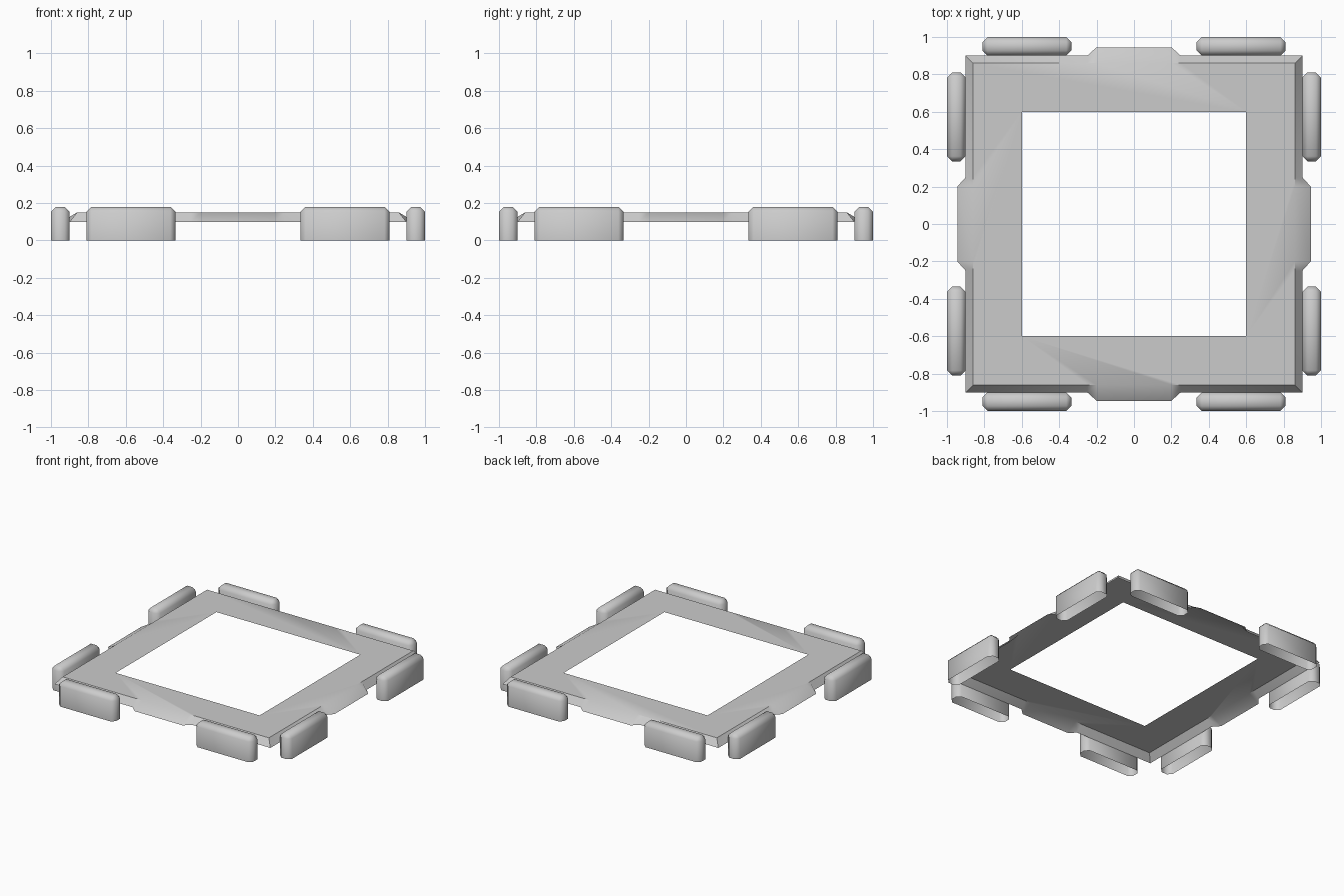
import bpy, bmesh, math
from mathutils import Matrix, Vector

if "Cube" in bpy.data.objects:
    bpy.data.objects.remove(bpy.data.objects["Cube"])

grey = bpy.data.materials.new("light grey")
grey.diffuse_color = (0.6, 0.6, 0.6, 1)
grey.use_nodes = True
grey.node_tree.nodes["Principled BSDF"].inputs["Base Color"].default_value = grey.diffuse_color


def finish(bm, name, angle):
    """Turn a bmesh into a named, smooth shaded object."""
    me = bpy.data.meshes.new(name)
    for f in bm.faces:
        f.smooth = True
    bm.to_mesh(me)
    bm.free()
    me.set_sharp_from_angle(angle=math.radians(angle))
    me.materials.append(grey)
    ob = bpy.data.objects.new(name, me)
    bpy.context.collection.objects.link(ob)
    return ob


# Square frame: thin open sheet with a sloped skirt and a flared lip on each side
bm = bmesh.new()
low = [(-.9, -.9), (-.25, -.9), (-.2, -.945), (.2, -.945), (.25, -.9)]
high = [(-.86, -.86), (-.25, -.86), (-.2, -.86), (.2, -.86), (.25, -.86)]
lower, upper, inner = [], [], []
for i in range(4):
    rot = Matrix.Rotation(i * math.pi / 2, 3, 'Z')
    lower += [bm.verts.new(rot @ Vector((x, y, .1))) for x, y in low]
    upper += [bm.verts.new(rot @ Vector((x, y, .15))) for x, y in high]
    inner.append(bm.verts.new(rot @ Vector((-.6, -.6, .15))))
for j in range(20):
    k = (j + 1) % 20
    bm.faces.new((lower[j], lower[k], upper[k], upper[j]))
for i in range(4):
    edge = [upper[(5 * i + n) % 20] for n in range(6)]
    bm.faces.new(edge + [inner[(i + 1) % 4], inner[i]])
finish(bm, "frame", 35)

# Eight side pads: open-bottomed blocks with chamfered tops and corners
for i, side in enumerate(("front", "right", "back", "left")):
    for s, end in ((-1, "a"), (1, "b")):
        bm = bmesh.new()
        bmesh.ops.create_cube(bm, size=1, matrix=Matrix.Translation((s * .5725, -.95, .09))
                              @ Matrix.Diagonal((.475, .1, .18, 1)))
        bm.faces.remove(min(bm.faces, key=lambda f: f.calc_center_median().z))
        edges = [e for e in bm.edges if not e.is_boundary]
        bmesh.ops.bevel(bm, geom=edges, offset=.027, segments=1, affect='EDGES')
        bm.transform(Matrix.Rotation(i * math.pi / 2, 4, 'Z'))
        finish(bm, f"{side}_pad_{end}", 50)
